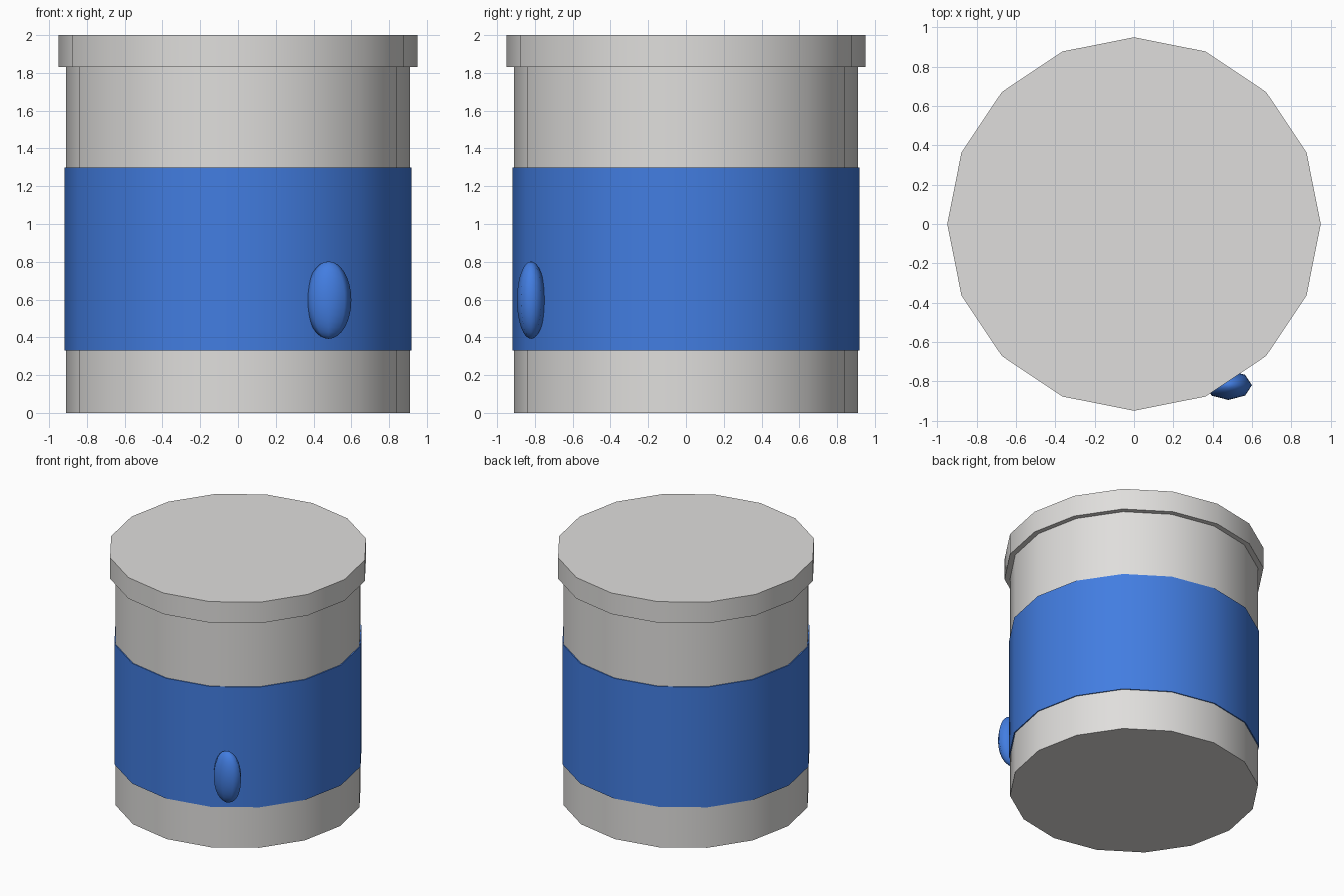
import bpy, bmesh, math
from mathutils import Matrix

if "Cube" in bpy.data.objects:
    bpy.data.objects.remove(bpy.data.objects["Cube"])

SIDES = 16


def material(name, rgb):
    m = bpy.data.materials.new(name)
    m.diffuse_color = (*rgb, 1.0)
    m.use_nodes = True
    m.node_tree.nodes["Principled BSDF"].inputs["Base Color"].default_value = m.diffuse_color
    return m


grey = material("light grey", (0.74, 0.73, 0.715))
blue = material("blue", (0.055, 0.205, 0.75))


def finish(name, bm, mat):
    bmesh.ops.recalc_face_normals(bm, faces=bm.faces)
    me = bpy.data.meshes.new(name)
    bm.to_mesh(me)
    bm.free()
    me.materials.append(mat)
    ob = bpy.data.objects.new(name, me)
    bpy.context.collection.objects.link(ob)
    bpy.ops.object.select_all(action='DESELECT')
    ob.select_set(True)
    bpy.context.view_layer.objects.active = ob
    bpy.ops.object.shade_smooth_by_angle(angle=math.radians(35))
    return ob


def lathe(name, profile, mat, closed=False):
    """Revolve (radius, z) points; an open profile gets flat end caps."""
    bm = bmesh.new()
    rings = []
    for r, z in profile:
        rings.append([bm.verts.new((r * math.cos(math.tau * i / SIDES),
                                    r * math.sin(math.tau * i / SIDES), z))
                      for i in range(SIDES)])
    pairs = list(zip(rings, rings[1:]))
    if closed:
        pairs.append((rings[-1], rings[0]))
    else:
        bm.faces.new(rings[0])
        bm.faces.new(rings[-1])
    for a, b in pairs:
        for i in range(SIDES):
            j = (i + 1) % SIDES
            bm.faces.new((a[i], a[j], b[j], b[i]))
    return finish(name, bm, mat)


# Can body with the overhanging lid
lathe("can_body", [(0.91, 0), (0.91, 1.83), (0.95, 1.83), (0.95, 2.0)], grey)

# Thin coloured band wrapped around the body
lathe("band", [(0.91, 0.33), (0.918, 0.33), (0.918, 1.30), (0.91, 1.30)],
      blue, closed=True)

# Oval knob at the front right
bm = bmesh.new()
bmesh.ops.create_uvsphere(
    bm, u_segments=8, v_segments=16, radius=1.0,
    matrix=Matrix.Translation((0.48, -0.82, 0.597)) @ Matrix.Diagonal((0.12, 0.075, 0.205, 1)))
knob = finish("knob", bm, blue)
knob.data.polygons.foreach_set("use_smooth", [True] * len(knob.data.polygons))
if "sharp_edge" in knob.data.attributes:
    knob.data.attributes.remove(knob.data.attributes["sharp_edge"])
